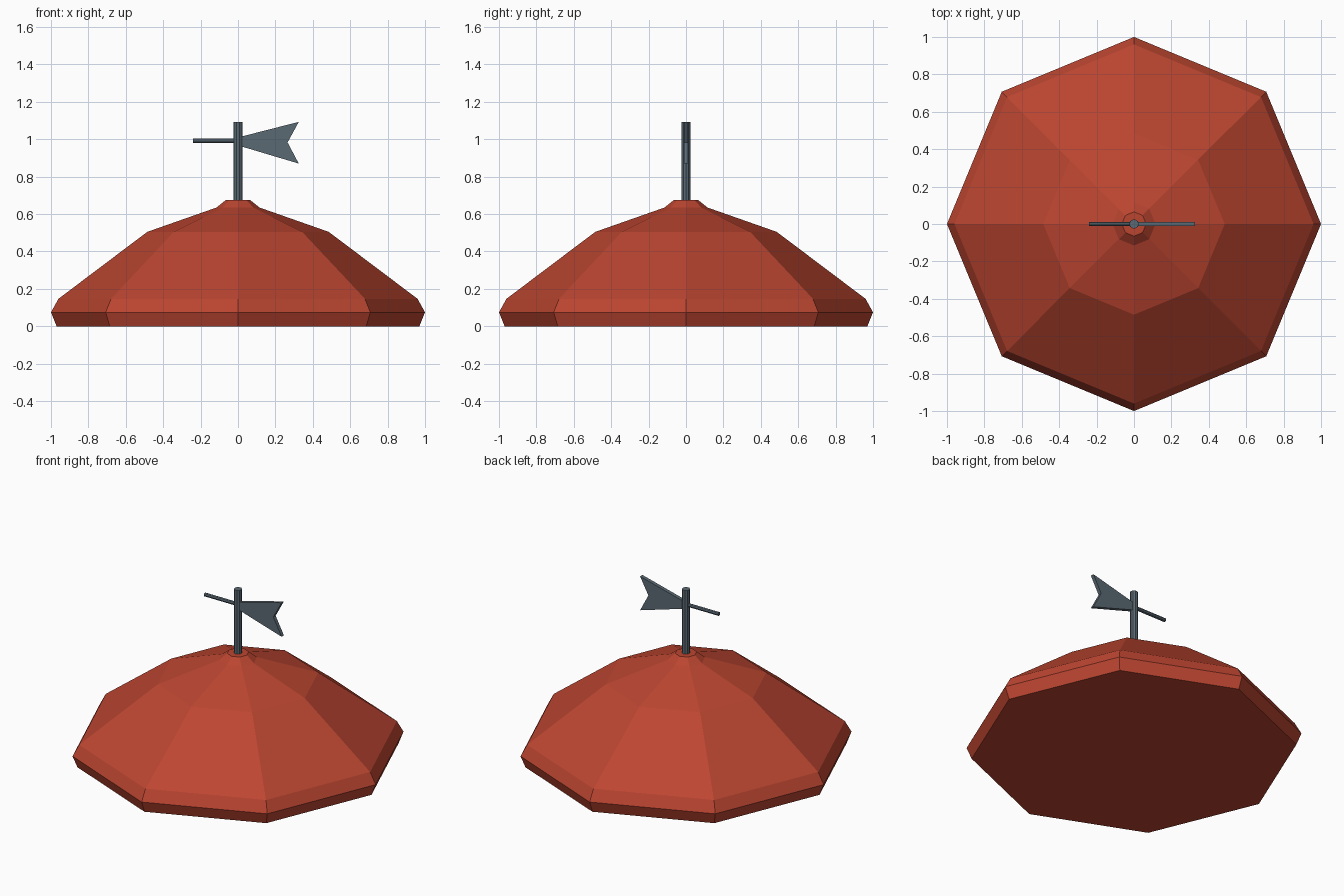
import bpy, bmesh, math

if "Cube" in bpy.data.objects:
    bpy.data.objects.remove(bpy.data.objects["Cube"])


def material(name, rgb):
    m = bpy.data.materials.new(name)
    m.diffuse_color = (*rgb, 1)
    m.use_nodes = True
    m.node_tree.nodes["Principled BSDF"].inputs["Base Color"].default_value = m.diffuse_color
    return m


red = material("brick_red", (0.50, 0.060, 0.030))
steel = material("slate_grey", (0.103, 0.142, 0.172))


def finish(name, bm, mat):
    bmesh.ops.recalc_face_normals(bm, faces=bm.faces)
    me = bpy.data.meshes.new(name)
    bm.to_mesh(me)
    bm.free()
    me.materials.append(mat)
    ob = bpy.data.objects.new(name, me)
    bpy.context.collection.objects.link(ob)
    return ob


def lathe(name, profile, sides, mat):
    """Closed faceted solid from (radius, z) rings."""
    bm = bmesh.new()
    rings = [[bm.verts.new((r * math.cos(2 * math.pi * i / sides),
                            r * math.sin(2 * math.pi * i / sides), z))
              for i in range(sides)] for r, z in profile]
    for a, b in zip(rings, rings[1:]):
        for i in range(sides):
            j = (i + 1) % sides
            bm.faces.new((a[i], a[j], b[j], b[i]))
    bm.faces.new(rings[0][::-1])
    bm.faces.new(rings[-1])
    return finish(name, bm, mat)


def plate(name, outline, thickness, mat):
    """Outline in the xz plane, given thickness along y."""
    bm = bmesh.new()
    f = bm.faces.new([bm.verts.new((x, -thickness / 2, z)) for x, z in outline])
    ext = bmesh.ops.extrude_face_region(bm, geom=[f])
    verts = [v for v in ext["geom"] if isinstance(v, bmesh.types.BMVert)]
    bmesh.ops.translate(bm, verts=verts, vec=(0, thickness, 0))
    return finish(name, bm, mat)


# Eight-sided roof with rolled eave, two slopes and a small cap
lathe("roof", [(0.97, 0), (1.0, 0.075), (0.96, 0.147), (0.485, 0.505),
               (0.115, 0.635), (0.065, 0.675)], 8, red)

# Weather vane: pole, pointer rod and swallow-tail flag
lathe("vane_pole", [(0.025, 0.64), (0.025, 1.093)], 10, steel)

rod = lathe("vane_pointer", [(0.012, -0.24), (0.012, 0.03)], 8, steel)
rod.rotation_euler = (0, math.pi / 2, 0)
rod.location = (0, 0, 0.992)

plate("vane_tail", [(0.0, 0.967), (0.325, 0.87), (0.265, 0.983),
                    (0.325, 1.093), (0.0, 1.01)], 0.024, steel)
